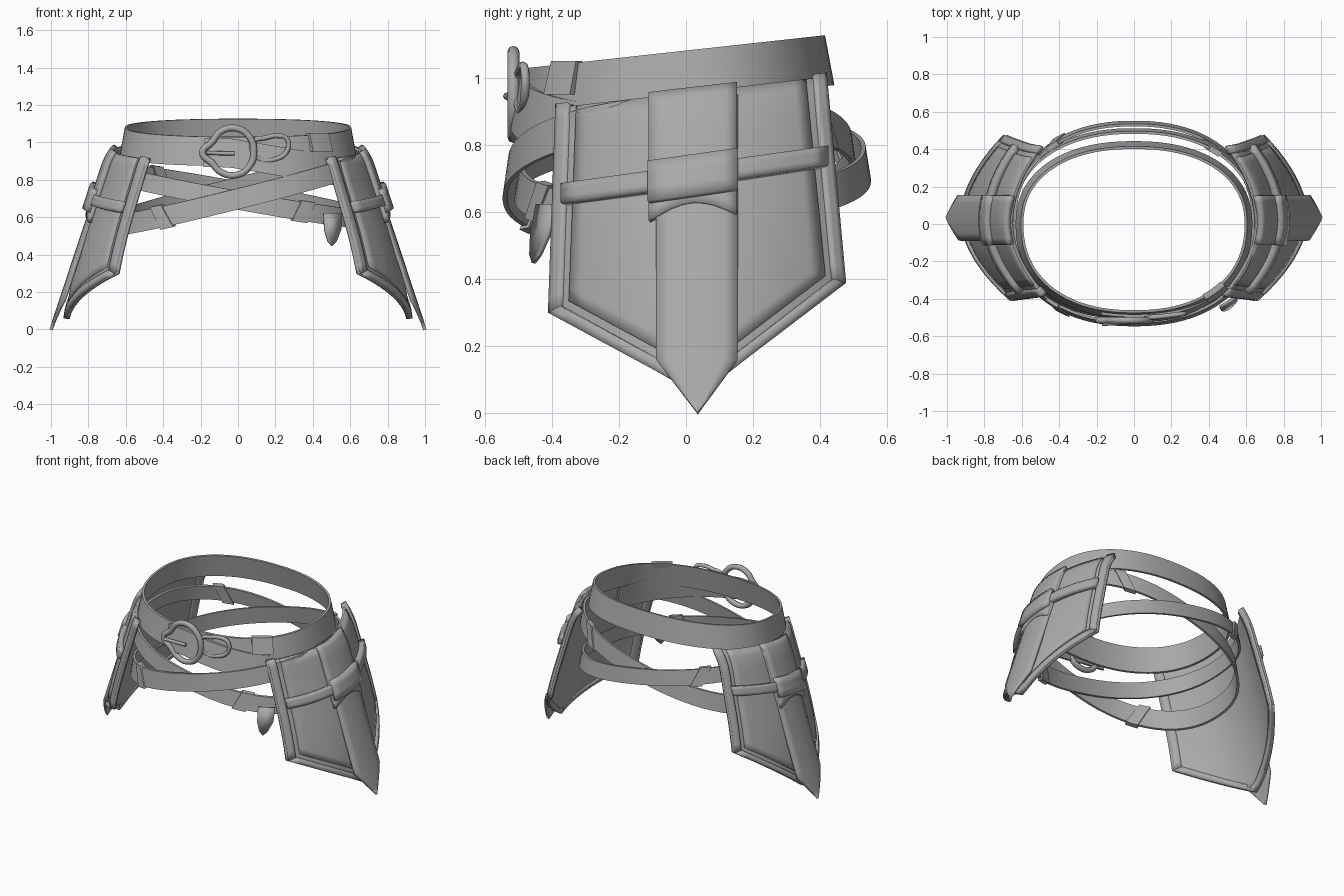
import bpy, math

if "Cube" in bpy.data.objects:
    bpy.data.objects.remove(bpy.data.objects["Cube"])

mat = bpy.data.materials.new("worn grey")
mat.diffuse_color = (0.4, 0.4, 0.4, 1)
mat.use_nodes = True
mat.node_tree.nodes["Principled BSDF"].inputs["Base Color"].default_value = mat.diffuse_color


def finish(ob, mirror=False):
    ob.data.materials.append(mat)
    if mirror:
        m = ob.modifiers.new("mirror", 'MIRROR')
        m.use_axis[0] = True
    bpy.ops.object.select_all(action='DESELECT')
    ob.select_set(True)
    bpy.context.view_layer.objects.active = ob
    if ob.type == 'MESH':
        bpy.ops.object.shade_smooth_by_angle(angle=math.radians(35))
    return ob


def mesh(name, verts, faces):
    me = bpy.data.meshes.new(name)
    me.from_pydata(verts, [], faces)
    ob = bpy.data.objects.new(name, me)
    bpy.context.collection.objects.link(ob)
    return ob


# ---- leather straps: a rectangular section swept round an oval ----
def oval(a, rx, front, back, p=2.25):
    c, s = math.cos(a), math.sin(a)
    x = rx * math.copysign(abs(c) ** (2 / p), c)
    y = (back if s > 0 else front) * math.copysign(abs(s) ** (2 / p), s)
    return x, y


def strap(name, ring, a0=0, a1=360, half=None, thick=0.014, off=0.0, zfn=None, skew=0):
    rx, front, back, h, zf, flare = ring
    h, zf = half or h, zfn or zf
    closed = a1 - a0 >= 360
    n = max(4, int((a1 - a0) / 4))
    verts, faces = [], []
    for i in range(n if closed else n + 1):
        a = math.radians(a0 + (a1 - a0) * i / n)
        for r, k in ((off, -1), (off + thick, -1), (off + thick, 1), (off, 1)):
            b = a + math.radians(skew) * k
            e = r - flare * k
            x, y = oval(b, rx + e, front + e, back + e)
            verts.append((x, y, zf(x, y) + h * k))
    m = len(verts) // 4
    for i in range(n):
        j = (i + 1) % m
        for k in range(4):
            l = (k + 1) % 4
            faces.append((i * 4 + k, j * 4 + k, j * 4 + l, i * 4 + l))
    if not closed:
        faces += [(3, 2, 1, 0), tuple(4 * n + k for k in range(4))]
    return finish(mesh(name, verts, faces))


waist = (0.605, 0.475, 0.415, 0.076, lambda x, y: 1.005 + 0.11 * y, 0.014)
hip_a = (0.64, 0.49, 0.53, 0.05, lambda x, y: 0.715 - 0.18 * x + 0.05 * y, 0.008)
hip_b = (0.65, 0.525, 0.49, 0.056, lambda x, y: 0.73 + 0.25 * x + 0.06 * y, 0.008)
strap("waist_belt", waist)
strap("hip_strap_rear_high", hip_a)
strap("hip_strap_front_high", hip_b)
# belt tail dropping from the buckle to the right hip
strap("belt_tail", waist, 256, 345, 0.078, 0.014, 0.022,
      lambda x, y: 0.945 - 0.17 * max(0, x + 0.05))
# keepers wrapped round the straps
strap("belt_keeper", waist, 306, 320, 0.05, 0.03, -0.005, lambda x, y: 1.0)
strap("front_keeper", hip_b, 231, 238, 0.066, 0.03, -0.008, skew=-4)
strap("inner_front_keeper", hip_a, 296, 304, 0.058, 0.028, -0.007, skew=3)
strap("rear_keeper_left", hip_a, 124, 131, 0.06, 0.03, -0.008, skew=3)
strap("rear_keeper_right", hip_b, 50, 57, 0.064, 0.03, -0.008, skew=-3)


# ---- buckle ----
def tube(name, pts, r, closed=True):
    cu = bpy.data.curves.new(name, 'CURVE')
    cu.dimensions = '3D'
    cu.bevel_depth, cu.bevel_resolution, cu.resolution_u = r, 2, 6
    sp = cu.splines.new('BEZIER')
    sp.bezier_points.add(len(pts) - 1)
    for bp, p in zip(sp.bezier_points, pts):
        bp.co = p
        bp.handle_left_type = bp.handle_right_type = 'AUTO'
    sp.use_cyclic_u = closed
    cu.use_fill_caps = True
    ob = bpy.data.objects.new(name, cu)
    bpy.context.collection.objects.link(ob)
    return finish(ob)


buckle = [(-0.19, 0.945), (-0.14, 1.0), (-0.09, 1.06), (-0.01, 1.075), (0.06, 1.03),
          (0.085, 0.95), (0.06, 0.87), (-0.01, 0.825), (-0.09, 0.84), (-0.14, 0.89)]
tube("buckle_frame", [(x, -0.515, z) for x, z in buckle], 0.018)
loop = [(0.08, 1.0), (0.15, 1.025), (0.21, 1.035), (0.26, 1.02), (0.265, 0.96), (0.2, 0.91), (0.1, 0.92)]
tube("buckle_loop", [(x, -0.50 + 0.12 * max(0, x - 0.1), z) for x, z in loop], 0.013)
tube("buckle_prong", [(-0.17, -0.535, 0.945), (-0.1, -0.53, 0.942), (-0.02, -0.525, 0.94)], 0.011, False)

# pointed strap end hanging from the lower strap
tip = [(-0.045, 0.0), (0.045, 0.0), (0.045, -0.09), (0.022, -0.15), (0, -0.175), (-0.022, -0.15), (-0.04, -0.09)]
ob = mesh("hanging_strap_end", [(0.5 + x, -0.41 + 0.6 * x + 0.22 * z, 0.62 + z) for x, z in tip],
          [tuple(range(7))])
ob.modifiers.new("thickness", 'SOLIDIFY').thickness = 0.014
finish(ob)


# ---- hip plates: patches laid on one curved flaring surface ----
def surf(y, z, off, curl):
    d = y - 0.04
    x = 0.665 + 0.33 * (0.98 - z) - (1.12 if d < 0 else 0.9) * d * d
    if z > 0.88:                       # rolls inward at the top
        x -= 2.0 * (z - 0.88) ** 2
    if curl and z < 0.6:               # backing hangs more steeply than the tongue
        x -= 0.055 * ((0.6 - z) / 0.55) ** 2
    return (x + off, y, z)


def patch(name, fn, nu, nv, off, thick, curl=False):
    verts = [surf(*fn(i / nu, j / nv), off, curl) for j in range(nv + 1) for i in range(nu + 1)]
    w = nu + 1
    faces = [(j * w + i, (j + 1) * w + i, (j + 1) * w + i + 1, j * w + i + 1)
             for j in range(nv) for i in range(nu)]
    ob = mesh(name, verts, faces)
    s = ob.modifiers.new("thickness", 'SOLIDIFY')
    s.thickness, s.offset = thick, -1
    return finish(ob, True)


def lerp(a, b, t):
    return a + (b - a) * t


def top(y):
    return 0.955 + 0.115 * y


def bottom(y):
    return 0.055 + (0.54 * (0.04 - y) if y < 0.04 else 0.76 * (y - 0.04))


def outline(u, v, m=0.0):
    # m insets the sides and lower edge
    yb = lerp(-0.412 + m, 0.478 - m, u)
    yt = lerp(-0.39 + m, 0.42 - m, u)
    z = lerp(top(yt), bottom(yb) + m * 1.1, v)
    return lerp(yt, yb, v), z


patch("plate_backing", outline, 20, 16, 0.0, 0.016, True)
# raised inner panel leaves a stepped border
patch("plate_panel", lambda u, v: outline(u, v, 0.062), 20, 16, 0.008, 0.012, True)


# raised border down both sides and along the lower point
def side_trim(side):
    def fn(u, v):
        o, i = outline(side, v), outline(side, v, 0.036)
        a, b = (o, i) if side == 0 else (i, o)
        return lerp(a[0], b[0], u), lerp(a[1], b[1], u) + 0.012 * (1 - v)
    return fn


patch("plate_front_trim", side_trim(0), 3, 14, 0.018, 0.036, True)
patch("plate_rear_trim", side_trim(1), 3, 14, 0.018, 0.036, True)


def low_trim(u, v):
    o, i = outline(u, 1), outline(u, 1, 0.036)
    return lerp(i[0], o[0], v), lerp(i[1], o[1], v)


patch("plate_lower_trim", low_trim, 20, 2, 0.018, 0.034, True)


# centre tongue with a pointed end
def tongue(u, v):
    z = lerp(0.95, 0.0, v)
    t = min(1, z / 0.16)
    return 0.035 + (lerp(-0.125, 0.12, u)) * t, z


patch("plate_tongue", tongue, 6, 24, 0.02, 0.018)


# upper flap with an arched lower edge
def flap(u, v):
    y = lerp(-0.112, 0.152, u)
    return y, lerp(top(y) + 0.015, 0.575 + 0.02 * u + 0.045 * math.sin(math.pi * u), v)


patch("plate_flap", flap, 8, 12, 0.033, 0.03)


# cross strap and the keeper over it
def cross(y0, y1, half):
    def fn(u, v):
        y = lerp(y0, y1, u)
        return y, 0.709 + 0.14 * y + half * (1 - 2 * v)
    return fn


patch("plate_cross_strap", cross(-0.375, 0.425, 0.029), 18, 3, 0.046, 0.04)
patch("plate_keeper", cross(-0.115, 0.155, 0.06), 6, 3, 0.06, 0.04)
